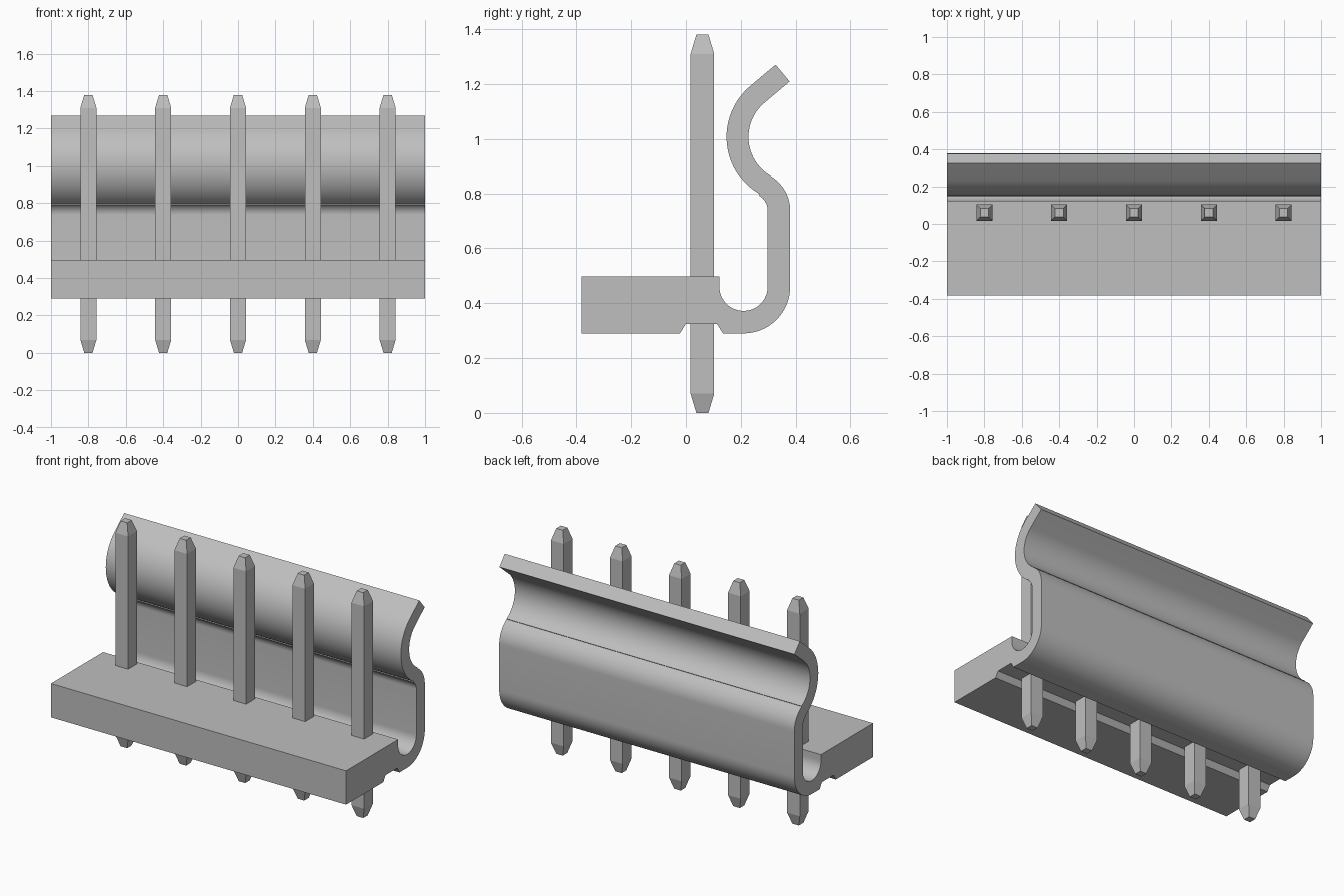
import bpy
import bmesh
from math import radians, cos, sin
from mathutils import Matrix

cube = bpy.data.objects.get("Cube")
if cube:
    bpy.data.objects.remove(cube)

GREY = (0.52, 0.52, 0.52, 1.0)
grey = bpy.data.materials.new("light grey")
grey.use_nodes = True
grey.diffuse_color = GREY
grey.node_tree.nodes["Principled BSDF"].inputs["Base Color"].default_value = GREY


def make_object(name, bm):
    bmesh.ops.recalc_face_normals(bm, faces=bm.faces)
    mesh = bpy.data.meshes.new(name)
    bm.to_mesh(mesh)
    bm.free()
    mesh.materials.append(grey)
    obj = bpy.data.objects.new(name, mesh)
    bpy.context.collection.objects.link(obj)
    return obj


def arc(center, radius, start, end, steps=16):
    angles = [radians(start + (end - start) * i / steps) for i in range(steps + 1)]
    return [(center[0] + radius * cos(a), center[1] + radius * sin(a)) for a in angles]


def along(point, angle, length):
    return (point[0] + length * cos(radians(angle)), point[1] + length * sin(radians(angle)))


# Housing: base block and springy back hook as one extruded (y, z) profile
trough, bend, hook = (0.21, 0.46), (0.235, 0.737), (0.391, 1.007)
hook_front = arc(hook, 0.243, 240, 130, 24)
hook_back = arc(hook, 0.163, 130, 240, 24)
profile = [(-0.382, 0.29), (-0.382, 0.497), (0.122, 0.497)]
profile += arc(trough, 0.088, 180, 360, 24)
profile += arc(bend, 0.063, 0, 60)
profile += hook_front
profile += [along(hook_front[-1], 40, 0.12), along(hook_back[0], 40, 0.12)]
profile += hook_back
profile += arc(bend, 0.145, 60, 0)
profile += arc(trough, 0.17, 0, -90)
# Groove under the pins
profile += [(0.135, 0.29), (0.113, 0.325), (0.0, 0.325), (-0.022, 0.29)]

bm = bmesh.new()
end_cap = bm.faces.new([bm.verts.new((-1, y, z)) for y, z in profile])
extruded = bmesh.ops.extrude_face_region(bm, geom=[end_cap], use_keep_orig=True)
moved = [g for g in extruded["geom"] if isinstance(g, bmesh.types.BMVert)]
bmesh.ops.translate(bm, verts=moved, vec=(2, 0, 0))
bmesh.ops.remove_doubles(bm, verts=bm.verts, dist=0.0005)
housing = make_object("housing", bm)
bpy.context.view_layer.objects.active = housing
housing.select_set(True)
bpy.ops.object.shade_smooth_by_angle(angle=radians(28))
housing.select_set(False)


# Contact pins: square posts with tapered ends
def make_pin(name, x):
    bm = bmesh.new()
    rings = []
    for z, half in ((0, 0.022), (0.07, 0.043), (1.31, 0.043), (1.38, 0.022)):
        ring = [bm.verts.new((sx * half, sy * half, z))
                for sx, sy in ((-1, -1), (1, -1), (1, 1), (-1, 1))]
        rings.append(ring)
    for low, high in zip(rings, rings[1:]):
        for i in range(4):
            j = (i + 1) % 4
            bm.faces.new((low[i], low[j], high[j], high[i]))
    bm.faces.new(rings[0])
    bm.faces.new(rings[-1])
    bm.transform(Matrix.Translation((x, 0.06, 0)))
    return make_object(name, bm)


for n in range(5):
    make_pin(f"contact_pin_{n + 1}", 0.4 * (n - 2))
